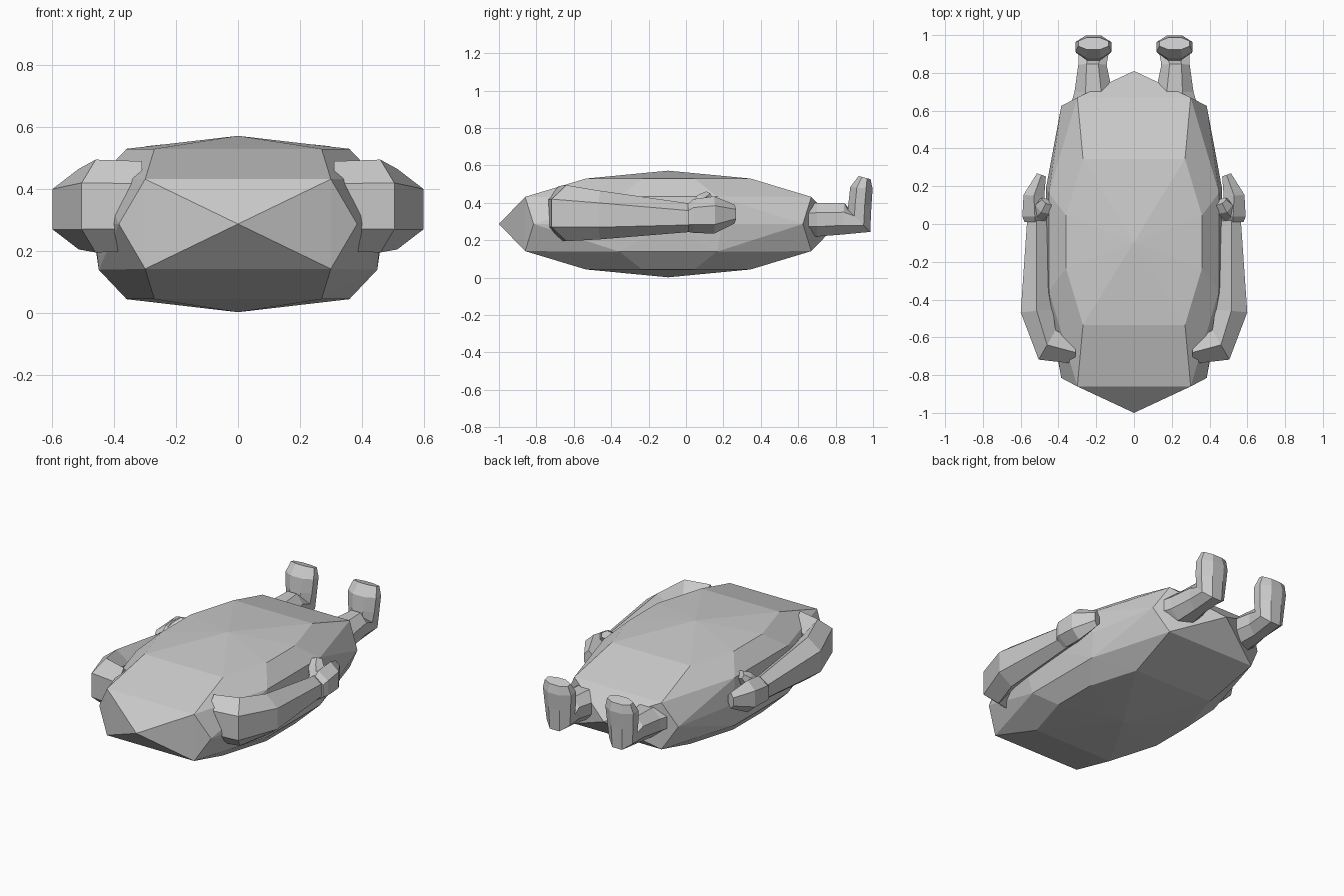
import bpy, bmesh
from math import sin, cos, pi, radians
from mathutils import Vector
from itertools import product

if "Cube" in bpy.data.objects:
    bpy.data.objects.remove(bpy.data.objects["Cube"])


def finish(bm, name, mirror=False):
    bmesh.ops.recalc_face_normals(bm, faces=bm.faces)
    me = bpy.data.meshes.new(name)
    bm.to_mesh(me)
    bm.free()
    ob = bpy.data.objects.new(name, me)
    bpy.context.collection.objects.link(ob)
    if mirror:
        m = ob.modifiers.new("mirror", 'MIRROR')
        m.use_clip = False
        m.use_mirror_merge = False
    return ob


def loft(name, rings, sides):
    """Tube through rings of (x, y, z, yaw, pitch, half width, half height)."""
    bm = bmesh.new()
    loops = []
    off = pi / 2 if sides == 6 else pi / sides
    k = 1 / cos(pi / sides)
    for x, y, z, yaw, pitch, w, h in rings:
        yaw, pitch = radians(yaw), radians(pitch)
        d = Vector((cos(yaw) * cos(pitch), sin(yaw) * cos(pitch), sin(pitch)))
        side = Vector((sin(yaw), -cos(yaw), 0))
        up = side.cross(d)
        ku = 1 if sides == 6 else k
        angles = [off + 2 * pi * i / sides for i in range(sides)]
        loops.append([bm.verts.new(Vector((x, y, z)) + side * w * k * cos(a) + up * h * ku * sin(a))
                      for a in angles])
    for a, b in zip(loops, loops[1:]):
        for i in range(sides):
            j = (i + 1) % sides
            bm.faces.new((a[i], a[j], b[j], b[i]))
    bm.faces.new(loops[0])
    bm.faces.new(loops[-1])
    return finish(bm, name, mirror=True)


# faceted egg-shaped body: one octant of points, mirrored on all axes
octant = [(0, .905, 0), (0, .715, .16), (.30, .765, .145), (.385, .72, 0),
          (.27, .44, .243), (.36, .14, .243), (0, 0, .285),
          (.45, .26, .148), (.465, .29, 0), (.472, 0, 0)]
points = {(round(x * sx, 4) + 0.0, round(y * sy, 4) + 0.0, round(z * sz, 4) + 0.0)
          for x, y, z in octant for sx, sy, sz in product((1, -1), repeat=3)}
bm = bmesh.new()
for x, y, z in sorted(points):
    bm.verts.new((x, y - .095, z + .287))
hull = bmesh.ops.convex_hull(bm, input=bm.verts)
loose = [v for v in bm.verts if not v.link_faces]
bmesh.ops.delete(bm, geom=loose, context='VERTS')
finish(bm, "body")

# arms: out of the shoulder, bent back along the body
loft("arm", [(.31, -.68, .345, 0, 0, .06, .145),
             (.46, -.64, .345, 30, 0, .09, .15),
             (.515, -.46, .335, 85, 0, .085, .13),
             (.515, .03, .32, 90, 0, .05, .075)], 6)

# hands and thumbs
loft("hand", [(.525, .01, .32, 90, 0, .055, .075),
              (.525, .04, .33, 90, 0, .066, .09),
              (.53, .15, .335, 95, 0, .055, .10),
              (.49, .26, .34, 110, 0, .025, .05)], 6)
loft("thumb", [(.51, .05, .36, 120, 45, .04, .045),
               (.475, .09, .41, 120, 45, .045, .045),
               (.46, .12, .44, 120, 30, .03, .025)], 6)

# legs with upturned feet
loft("leg_and_foot", [(.225, .56, .31, 90, 0, .13, .085),
                      (.215, .70, .31, 90, 0, .10, .09),
                      (.22, .84, .315, 90, -5, .075, .085),
                      (.215, .925, .305, 90, 45, .08, .085),
                      (.215, .93, .39, 90, 80, .09, .062),
                      (.215, .938, .48, 90, 85, .096, .06),
                      (.215, .955, .535, 90, 75, .08, .033)], 8)
